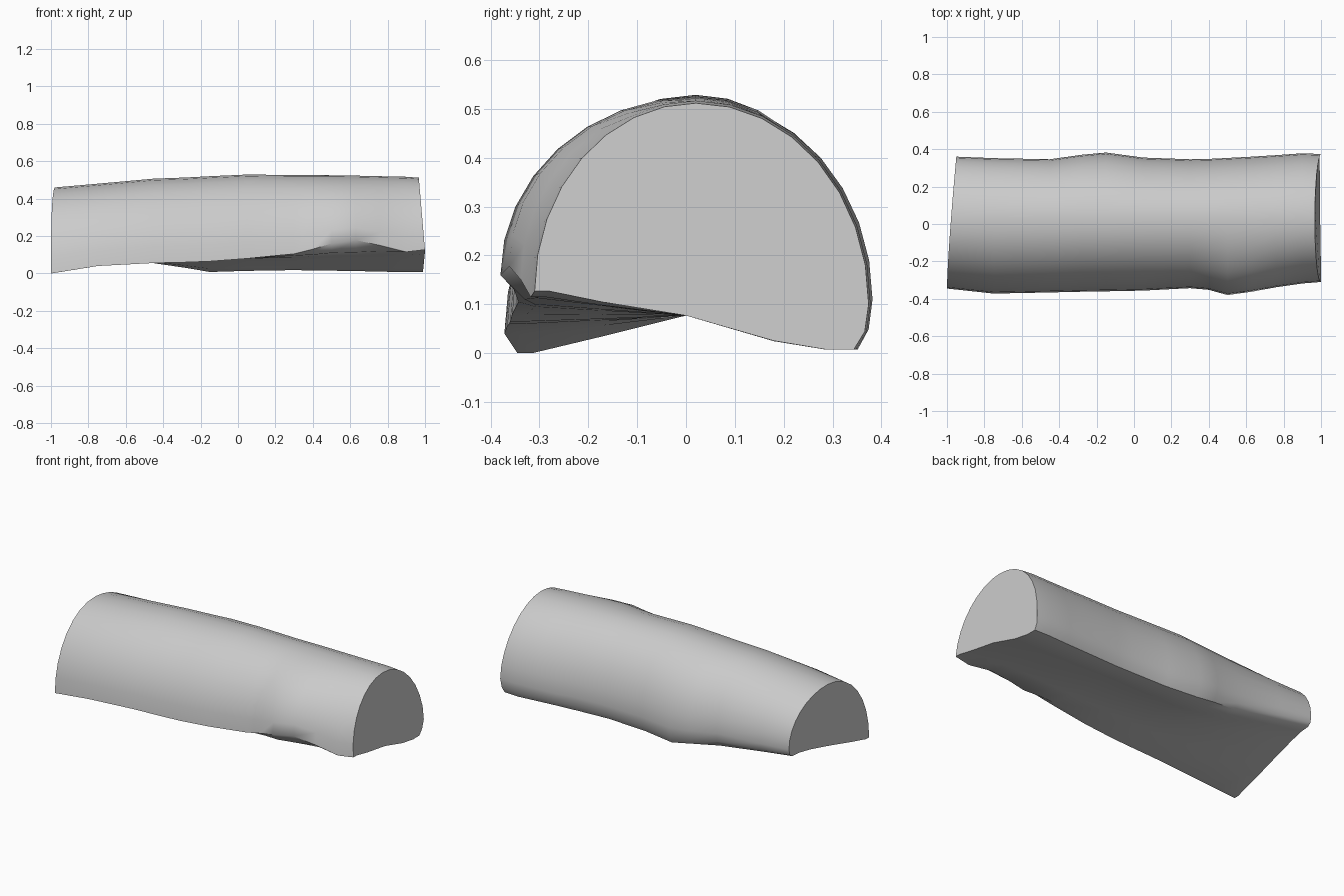
import bpy, bmesh, math

# Stations along the log:
# x, front y, front edge z, undercut depth, top z, back y, back widest z, back bottom z
stations = [
    (-1.00, -0.345, 0.00, 0.00, 0.460, 0.360, 0.18, 0.13),
    (-0.75, -0.372, 0.04, 0.00, 0.480, 0.352, 0.16, 0.10),
    (-0.45, -0.366, 0.056, 0.00, 0.507, 0.346, 0.14, 0.055),
    (-0.28, -0.362, 0.06, 0.00, 0.513, 0.370, 0.12, 0.03),
    (-0.15, -0.360, 0.065, 0.00, 0.520, 0.382, 0.11, 0.008),
    (0.05, -0.356, 0.08, 0.00, 0.529, 0.355, 0.11, 0.014),
    (0.30, -0.343, 0.105, 0.01, 0.526, 0.346, 0.11, 0.018),
    (0.40, -0.352, 0.13, 0.03, 0.526, 0.348, 0.11, 0.016),
    (0.50, -0.380, 0.16, 0.05, 0.525, 0.353, 0.11, 0.015),
    (0.63, -0.362, 0.178, 0.065, 0.523, 0.360, 0.10, 0.013),
    (0.76, -0.338, 0.15, 0.03, 0.520, 0.368, 0.10, 0.010),
    (0.90, -0.318, 0.115, 0.00, 0.517, 0.378, 0.10, 0.007),
    (1.00, -0.310, 0.127, 0.00, 0.512, 0.374, 0.10, 0.008),
]


def section(yf, zf, u, top, yb, zw, zb):
    """Domed bark arc from front edge to back, then the split underside."""
    yc, n, pts = 0.02, 8, []
    for i in range(2 * n + 1):
        a = math.pi * i / (2 * n)
        c, s = math.cos(a), math.sin(a)
        base = zf if c > 0 else zw
        half = (yc - yf) if c > 0 else (yb - yc)
        pts.append((yc - half * c, base + (top - base) * s))
    zm = 0.077
    pts += [(yb - 0.008, zw * 0.5 + zb * 0.5 - 0.01), (yb - 0.03, zb),
            (yb - 0.09, zb), (0.18, zb + 0.25 * (zm - zb)), (0.0, zm),
            (-0.17, zm + 0.55 * (zf - u - zm)),
            (yf + 0.03 + u * 0.4, zf - u)]
    return pts


bm = bmesh.new()
rings = []
for k, (x, *params) in enumerate(stations):
    ring = []
    for y, z in section(*params):
        px = x
        if k == 0:                      # skewed left end
            px += 0.05 * max(0, (y + 0.34) / 0.7) ** 1.3
        elif k == len(stations) - 1:    # leaning right end
            px -= 0.085 * max(0, z - 0.12) + 0.1 * max(0, 0.12 - z)
        ring.append(bm.verts.new((px, y, z)))
    rings.append(ring)

# Skin between stations and close both ends
for a, b in zip(rings, rings[1:]):
    for i in range(len(a)):
        j = (i + 1) % len(a)
        bm.faces.new((a[i], a[j], b[j], b[i]))
bm.faces.new(rings[0])
bm.faces.new(rings[-1][::-1])
bmesh.ops.recalc_face_normals(bm, faces=bm.faces)

mesh = bpy.data.meshes.new("split_log")
bm.to_mesh(mesh)
bm.free()
log = bpy.data.objects.new("split_log", mesh)
bpy.context.collection.objects.link(log)
bpy.context.view_layer.objects.active = log
log.select_set(True)
bpy.ops.object.shade_smooth_by_angle(angle=math.radians(50))
